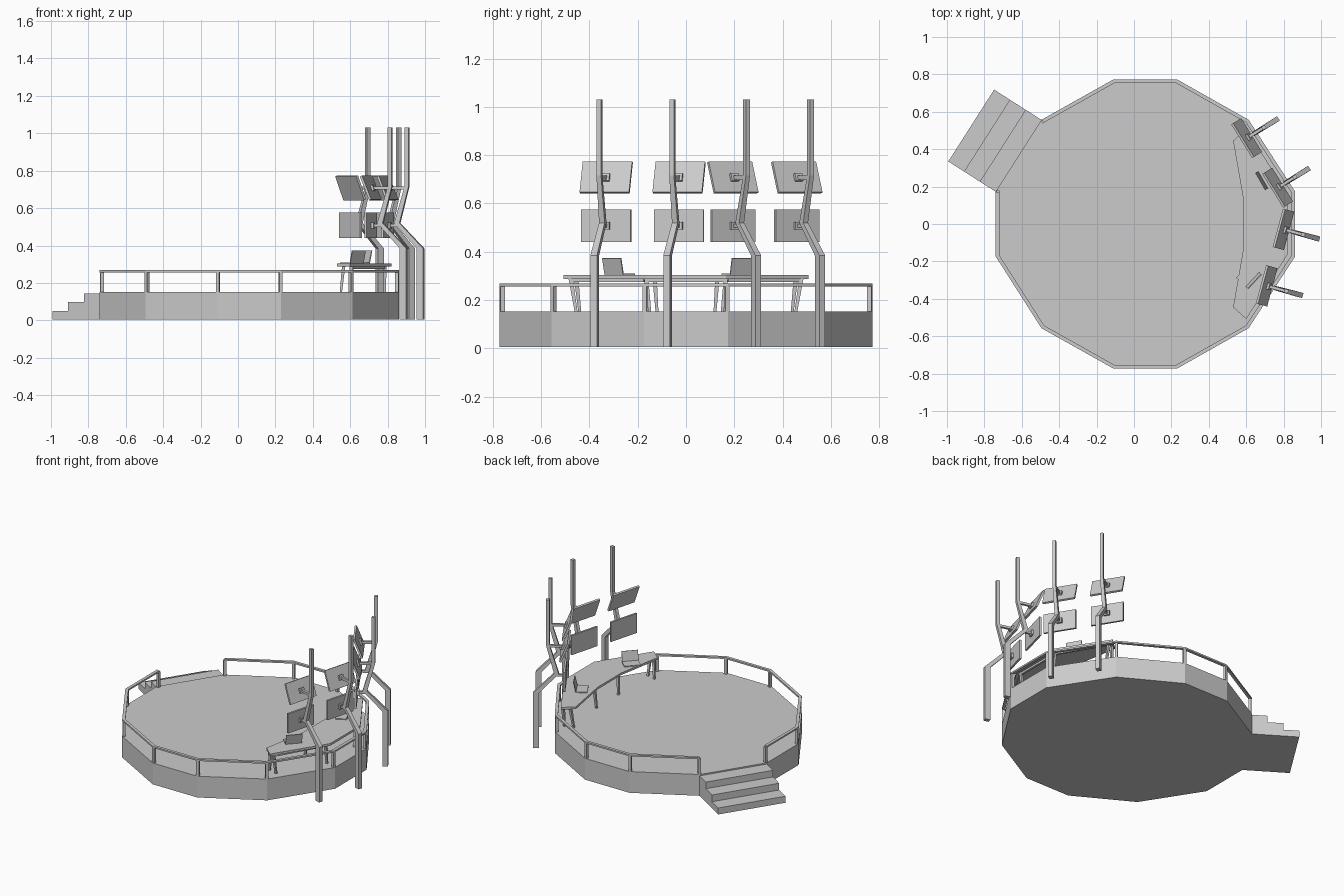
import bpy, bmesh, math
from mathutils import Matrix, Vector

if "Cube" in bpy.data.objects:
    bpy.data.objects.remove(bpy.data.objects["Cube"])


def finish(name, bm):
    bmesh.ops.recalc_face_normals(bm, faces=bm.faces)
    me = bpy.data.meshes.new(name)
    bm.to_mesh(me)
    bm.free()
    ob = bpy.data.objects.new(name, me)
    bpy.context.collection.objects.link(ob)
    return ob


def prism(name, pts, z0, z1):
    bm = bmesh.new()
    f = bm.faces.new([bm.verts.new((x, y, z0)) for x, y in pts])
    r = bmesh.ops.extrude_face_region(bm, geom=[f])
    vs = [v for v in r["geom"] if isinstance(v, bmesh.types.BMVert)]
    bmesh.ops.translate(bm, verts=vs, vec=(0, 0, z1 - z0))
    return finish(name, bm)


def box(name, loc, size, ang=0, tilt=0):
    bm = bmesh.new()
    m = (Matrix.Translation(loc) @ Matrix.Rotation(ang, 4, 'Z')
         @ Matrix.Rotation(tilt, 4, 'Y') @ Matrix.Diagonal((*size, 1)))
    bmesh.ops.create_cube(bm, size=1, matrix=m)
    return finish(name, bm)


def loft(name, rings):
    """Skin a chain of equal-length vertex rings and cap both ends."""
    bm = bmesh.new()
    vr = [[bm.verts.new(p) for p in r] for r in rings]
    n = len(rings[0])
    for a, b in zip(vr, vr[1:]):
        for i in range(n):
            j = (i + 1) % n
            bm.faces.new((a[i], a[j], b[j], b[i]))
    bm.faces.new(vr[0])
    bm.faces.new(vr[-1])
    return finish(name, bm)


def post(name, path, ang=0):
    """Square bar along path of (point, half depth, half width)."""
    d = Vector((math.cos(ang), math.sin(ang), 0))
    s = Vector((-d.y, d.x, 0))
    loft(name, [[Vector(p) + d * a * i + s * b * j
                 for i, j in ((-1, -1), (1, -1), (1, 1), (-1, 1))]
                for p, a, b in path])


# Twelve-sided platform, listed clockwise from the stair opening
outline = [(-0.495, 0.557), (-0.11, 0.773), (0.23, 0.773), (0.613, 0.557),
           (0.862, 0.173), (0.862, -0.173), (0.613, -0.557), (0.23, -0.773),
           (-0.11, -0.773), (-0.495, -0.557), (-0.74, -0.173), (-0.74, 0.173)]
prism("platform", outline, 0.005, 0.152)

# Handrail and posts
c = Vector((0.06, 0))
def inset(p, k):
    return c + (Vector(p) - c) * k
loft("handrail", [[(*p, 0.257), (*p, 0.268), (*inset(p, 0.974), 0.268),
                   (*inset(p, 0.974), 0.257)] for p in outline])
for p in outline:
    q = inset(p, 0.985)
    box("rail_post", (q.x, q.y, 0.205), (0.018, 0.018, 0.108),
        math.atan2(q.y, q.x - c.x))

# Three stairs in the railing gap
a, b = Vector(outline[-1]), Vector(outline[0])
n = Vector((-(b - a).y, (b - a).x)).normalized()
for k, top in enumerate((0.143, 0.097, 0.05)):
    prism("step", [a + n * 0.1 * k, b + n * 0.1 * k,
                   b + n * 0.1 * (k + 1), a + n * 0.1 * (k + 1)], 0.005, top)

# Curved desk following the platform edge
half = [(0.585, 0.13), (0.53, 0.445), (0.6, 0.508), (0.82, 0.165)]
desk = half + [(x, -y) for x, y in reversed(half)]
prism("desk_top", desk, 0.288, 0.303)
for s in (-1, 1):
    for x, y, bx, by in ((0.565, 0.455, 0.55, 0.44), (0.605, 0.478, 0.61, 0.455),
                         (0.785, 0.165, 0.785, 0.15), (0.61, 0.13, 0.6, 0.12)):
        post("desk_leg", [((bx, by * s, 0.15), 0.006, 0.006),
                          ((x, y * s, 0.29), 0.009, 0.009)])
    # Support bar under each desk wing
    L = math.hypot(0.18, 0.29)
    box("desk_beam", (0.695, 0.32 * s, 0.282), (L, 0.014, 0.014),
        math.atan2(-0.31 * s, 0.18))
box("desk_beam_middle", (0.785, 0, 0.282), (0.014, 0.33, 0.014))

# Laptops
for x, y, ang in ((0.68, 0.23, 0.52), (0.637, -0.3, -0.75)):
    d = Vector((math.cos(ang), math.sin(ang)))
    box("laptop_base", (x - d.x * 0.04, y - d.y * 0.04, 0.306),
        (0.07, 0.105, 0.006), ang)
    box("laptop_screen", (x + d.x * 0.004, y + d.y * 0.004, 0.339),
        (0.005, 0.105, 0.07), ang, 0.22)

# Bent poles, each carrying two screens on short arms
for x, y, ang in ((0.885, -0.378, -0.263), (0.975, -0.076, -0.263),
                  (0.923, 0.29, 0.555), (0.757, 0.555, 0.555)):
    d = Vector((math.cos(ang), math.sin(ang), 0))
    def at(r, z):
        return Vector((x, y, z)) - d * r
    post("pole", [(at(0, 0.005), 0.018, 0.014), (at(0, 0.385), 0.018, 0.014),
                  (at(0.128, 0.52), 0.015, 0.012), (at(0.074, 0.715), 0.011, 0.01),
                  (at(0.074, 1.03), 0.011, 0.01)], ang)
    for z, h, tilt, r in ((0.508, 0.135, 0, 0.125), (0.708, 0.137, -0.38, 0.078)):
        box("screen", at(0.182, z), (0.013, 0.212, h), ang, tilt)
        box("screen_mount", at(0.17, z), (0.016, 0.036, 0.032), ang, tilt)
        box("screen_arm", at((r + 0.172) / 2, z), (0.172 - r, 0.016, 0.016), ang)
